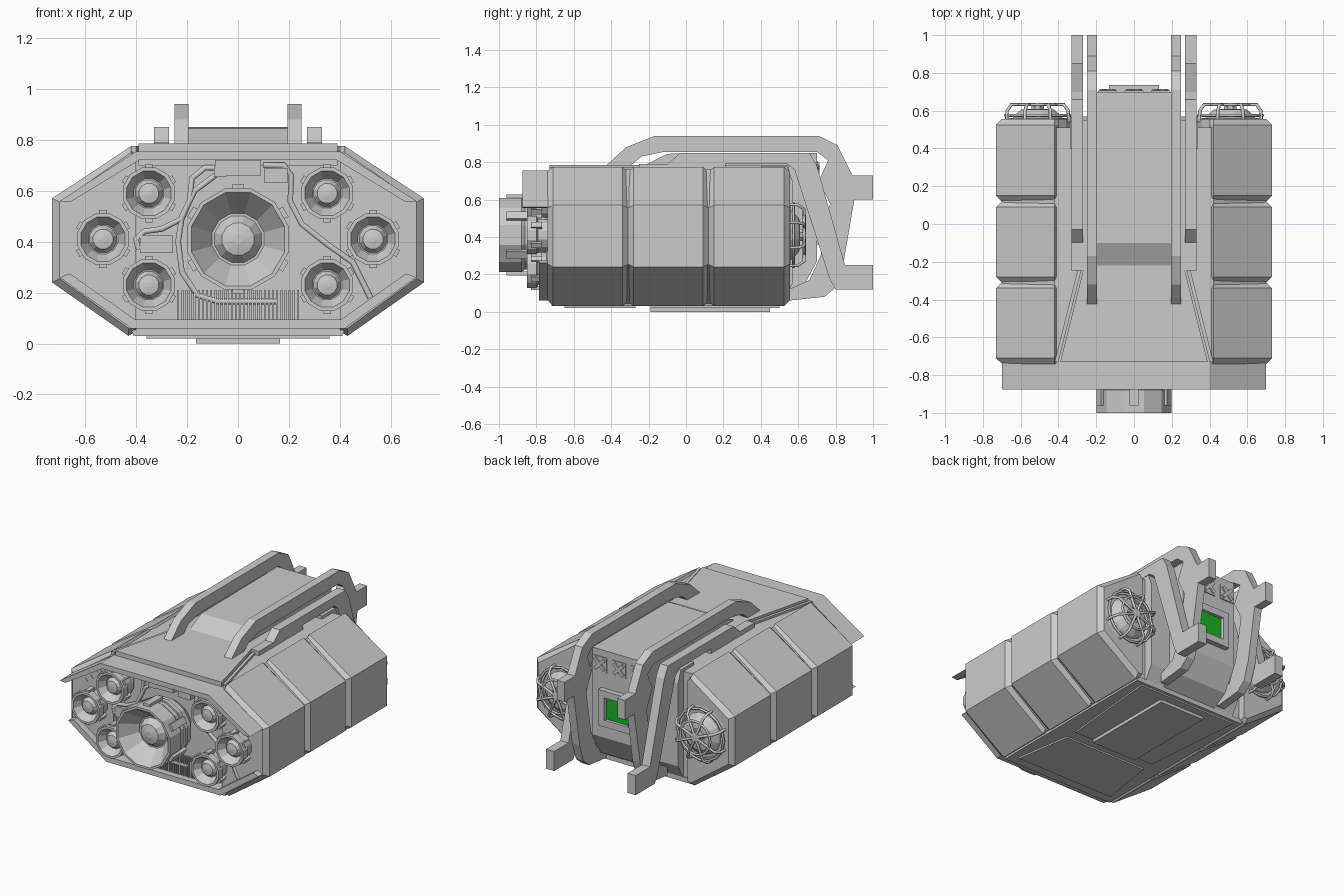
import bpy, bmesh, math
from mathutils import Matrix, Vector

if "Cube" in bpy.data.objects:
    bpy.data.objects.remove(bpy.data.objects["Cube"])


def finish(name, bm, mat=None):
    bmesh.ops.recalc_face_normals(bm, faces=bm.faces[:])
    me = bpy.data.meshes.new(name)
    bm.to_mesh(me)
    bm.free()
    ob = bpy.data.objects.new(name, me)
    bpy.context.collection.objects.link(ob)
    if mat:
        me.materials.append(mat)
    return ob


def loft(name, sections, closed=False, caps=True):
    """Skin a list of equal-length point rings."""
    bm = bmesh.new()
    rings = [[bm.verts.new(p) for p in s] for s in sections]
    n = len(rings[0])
    for a, b in zip(rings, rings[1:]):
        for i in range(n):
            j = (i + 1) % n
            bm.faces.new((a[i], a[j], b[j], b[i]))
    if caps:
        bm.faces.new(rings[0])
        bm.faces.new(rings[-1])
    return finish(name, bm)


def prism_y(name, xz, y0, y1):
    return loft(name, [[(x, y, z) for x, z in xz] for y in (y0, y1)])


def prism_x(name, yz, x0, x1):
    return loft(name, [[(x, y, z) for y, z in yz] for x in (x0, x1)])


def prism_z(name, xy, z0, z1):
    return loft(name, [[(x, y, z) for x, y in xy] for z in (z0, z1)])


def box(name, c, s, rot=0, mat=None):
    """Box with a turn about the y axis."""
    bm = bmesh.new()
    m = Matrix.Translation(c) @ Matrix.Rotation(rot, 4, 'Y') @ Matrix.Diagonal((*s, 1))
    bmesh.ops.create_cube(bm, size=1, matrix=m)
    return finish(name, bm, mat)


def lathe(name, prof, cx, cz, n=12):
    """Turn (radius, y) points about an axis parallel to y."""
    secs = []
    for r, y in prof:
        secs.append([(cx + r * math.cos((k + .5) * math.tau / n), y,
                      cz + r * math.sin((k + .5) * math.tau / n)) for k in range(n)])
    return loft(name, secs)


def tube(name, pts, r, cyclic=False):
    cu = bpy.data.curves.new(name, 'CURVE')
    cu.dimensions = '3D'
    cu.bevel_depth, cu.bevel_resolution = r, 1
    sp = cu.splines.new('POLY')
    sp.points.add(len(pts) - 1)
    for p, co in zip(sp.points, pts):
        p.co = (*co, 1)
    sp.use_cyclic_u = cyclic
    ob = bpy.data.objects.new(name, cu)
    bpy.context.collection.objects.link(ob)
    return ob


def sym(half):
    return half + [(-x, z) for x, z in reversed(half)]


# Core hull and raised top deck
prism_y("core_hull", sym([(.42, .76), (.70, .56), (.70, .25), (.42, .045)]), -.70, .51)
prism_z("top_plate", [(-.39, -.73), (.39, -.73), (.27, -.25), (.27, .55), (-.27, .55), (-.27, -.25)], .70, .785)
for s in (-1, 1):
    prism_z("deck_trim", [(s * .42, -.73), (s * .40, -.73), (s * .28, -.25), (s * .30, -.25)], .72, .775)
prism_x("spine_housing", [(-.25, .77), (-.10, .845), (.70, .85), (.70, .27), (.62, .12), (.52, .06), (.2, .06)], -.2, .2)
prism_x("rear_bulkhead", [(.4, .78), (.54, .78), (.57, .70), (.57, .15), (.52, .06), (.4, .06)], -.34, .34)

# Segmented armour on both sides
full = [(.42, .775), (.73, .57), (.73, .24), (.43, .03), (.40, .05), (.40, .74)]
thin = [(.42, .75), (.70, .555), (.70, .255), (.43, .06), (.40, .06), (.40, .73)]
stations = [(-.74, thin), (-.71, full), (-.34, full), (-.31, thin), (-.28, full), (.09, full),
            (.12, thin), (.15, full), (.525, full), (.555, thin)]
for s in (-1, 1):
    loft("side_armour", [[(s * x, y, z) for x, z in sec] for y, sec in stations])

# Front visor and lower lip
prism_y("front_visor", [(-.70, .56), (-.40, .755), (.40, .755), (.70, .56), (.66, .555), (.385, .722), (-.385, .722), (-.66, .555)], -.875, -.69)
prism_y("front_lip", [(-.70, .26), (-.42, .06), (.42, .06), (.70, .26), (.66, .275), (.405, .095), (-.405, .095), (-.66, .275)], -.785, -.69)

# Belly plates
prism_y("belly_tray", [(-.42, .06), (.42, .06), (.41, .03), (-.41, .03)], -.72, .52)
prism_z("front_belly_plate", [(-.36, -.65), (.36, -.65), (.30, -.27), (-.30, -.27)], .02, .05)
prism_z("rear_belly_plate", [(-.30, -.19), (.30, -.19), (.36, .50), (-.36, .50)], .02, .05)
prism_z("rear_belly_pad", [(-.165, -.19), (.165, -.19), (.165, .45), (-.165, .45)], 0, .04)

# Carrying rails with rear hooks
inner = [(-.44, .77), (-.32, .88), (-.17, .94), (.71, .94), (.81, .89), (.89, .73), (1, .73), (1, .60),
         (.90, .60), (.84, .25), (.80, .13), (.74, .08), (.55, .06), (.55, .12), (.66, .17), (.72, .30),
         (.77, .58), (.71, .70), (.76, .81), (.70, .855), (-.12, .855), (-.24, .83), (-.31, .77)]
outer = [(-.12, .77), (-.03, .85), (.66, .85), (.70, .78), (.85, .25), (1, .25), (1, .12), (.80, .12),
         (.77, .17), (.58, .76), (.54, .79), (.02, .79), (-.03, .75)]
for s in (-1, 1):
    prism_x("inner_rail", inner, s * .195, s * .25)
    prism_x("outer_rail", outer, s * .27, s * .33)
    box("rail_foot", (s * .30, -.02, .775), (.06, .46, .03))

# Lamp cluster
big = [(.15, -.70), (.19, -.76), (.19, -.86), (.205, -.88), (.205, -1), (.19, -1), (.105, -.89),
       (.095, -.89), (.065, -.93), (.02, -.94)]
small = [(.07, -.69), (.09, -.72), (.09, -.79), (.105, -.80), (.105, -.85), (.09, -.85), (.06, -.80),
         (.055, -.80), (.04, -.825), (.01, -.83)]


def lamp(name, prof, cx, cz, r, y, ly, w):
    lathe(name, prof, cx, cz)
    for k in range(6):
        a = math.pi / 2 + k * math.tau / 6
        box(name + "_clip", (cx + r * math.cos(a), y, cz + r * math.sin(a)), (.022, ly, w), math.pi - a)


lamp("main_lamp", big, 0, .41, .205, -.89, .14, .045)
lathe("main_lamp_collar", [(.20, -.80), (.20, -.83)], 0, .41)
for s in (-1, 1):
    for x, z in ((.53, .41), (.35, .59), (.35, .23)):
        lamp("small_lamp", small, s * x, z, .103, -.80, .06, .03)

# Cooling fins, junction boxes and cables on the front face
for k in range(30):
    box("cooling_fin", (-.235 + k * .0162, -.72, .15), (.008, .05, .12))
box("junction_box", (0, -.75, .69), (.18, .12, .06))
box("junction_plug", (.15, -.74, .66), (.09, .08, .06))
box("junction_plug", (-.07, -.76, .675), (.05, .10, .04))
box("relay_box", (-.32, -.72, .39), (.13, .05, .07))
for x, z in ((-.61, .53), (-.57, .56), (-.53, .60), (-.50, .615)):
    box("small_block", (x, -.72, z), (.04, .05, .022), -.7)
cables = [
    [(-.08, .69), (-.13, .69), (-.18, .65), (-.19, .56), (-.22, .49), (-.30, .45), (-.37, .44), (-.40, .41), (-.39, .37)],
    [(-.09, .66), (-.17, .60), (-.22, .50), (-.235, .40), (-.22, .28), (-.16, .19), (-.08, .165), (.15, .165)],
    [(.10, .70), (.18, .70), (.21, .66), (.205, .56), (.25, .47), (.35, .39), (.45, .32), (.52, .18)]]
for c in cables:
    tube("cable", [(x, -.735, z) for x, z in c], .013)

# Rear turbines with spoked cages
for s in (-1, 1):
    cx, cz = s * .51, .41
    lathe("turbine", [(.18, .50), (.18, .555), (.155, .56), (.145, .535), (.13, .57), (.09, .605), (.05, .61),
                      (.045, .59), (.01, .59)], cx, cz, 16)
    lathe("turbine_hub", [(.035, .58), (.035, .635), (.02, .64)], cx, cz, 8)
    for r, y in ((.17, .575), (.11, .632)):
        tube("cage_ring", [(cx + r * math.cos(k * math.tau / 16), y, cz + r * math.sin(k * math.tau / 16))
                           for k in range(16)], .008, True)
    for k in range(8):
        a = (k + .5) * math.tau / 8
        tube("cage_spoke", [(cx + r * math.cos(a), y, cz + r * math.sin(a))
                            for r, y in ((.178, .54), (.175, .60), (.15, .632), (.02, .632))], .009)

# Rear control screen, frame and three small vents
green = bpy.data.materials.new("screen_green")
green.diffuse_color = (.01, .45, .02, 1)
green.use_nodes = True
green.node_tree.nodes["Principled BSDF"].inputs["Base Color"].default_value = green.diffuse_color
box("screen", (0, .705, .48), (.17, .02, .15), 0, green)
for s in (-1, 1):
    box("screen_frame_side", (s * .11, .715, .48), (.045, .04, .24))
    box("screen_frame_bar", (0, .715, .48 + s * .097), (.18, .04, .045))
for x in (-.14, 0, .14):
    box("vent_plate", (x, .70, .755), (.10, .012, .10))
    lathe("vent_hub", [(.018, .70), (.018, .715)], x, .755, 8)
    for k in range(4):
        a = math.pi / 4 + k * math.pi / 2
        box("vent_blade", (x + .032 * math.cos(a), .708, .755 + .032 * math.sin(a)), (.035, .014, .022), -a)
